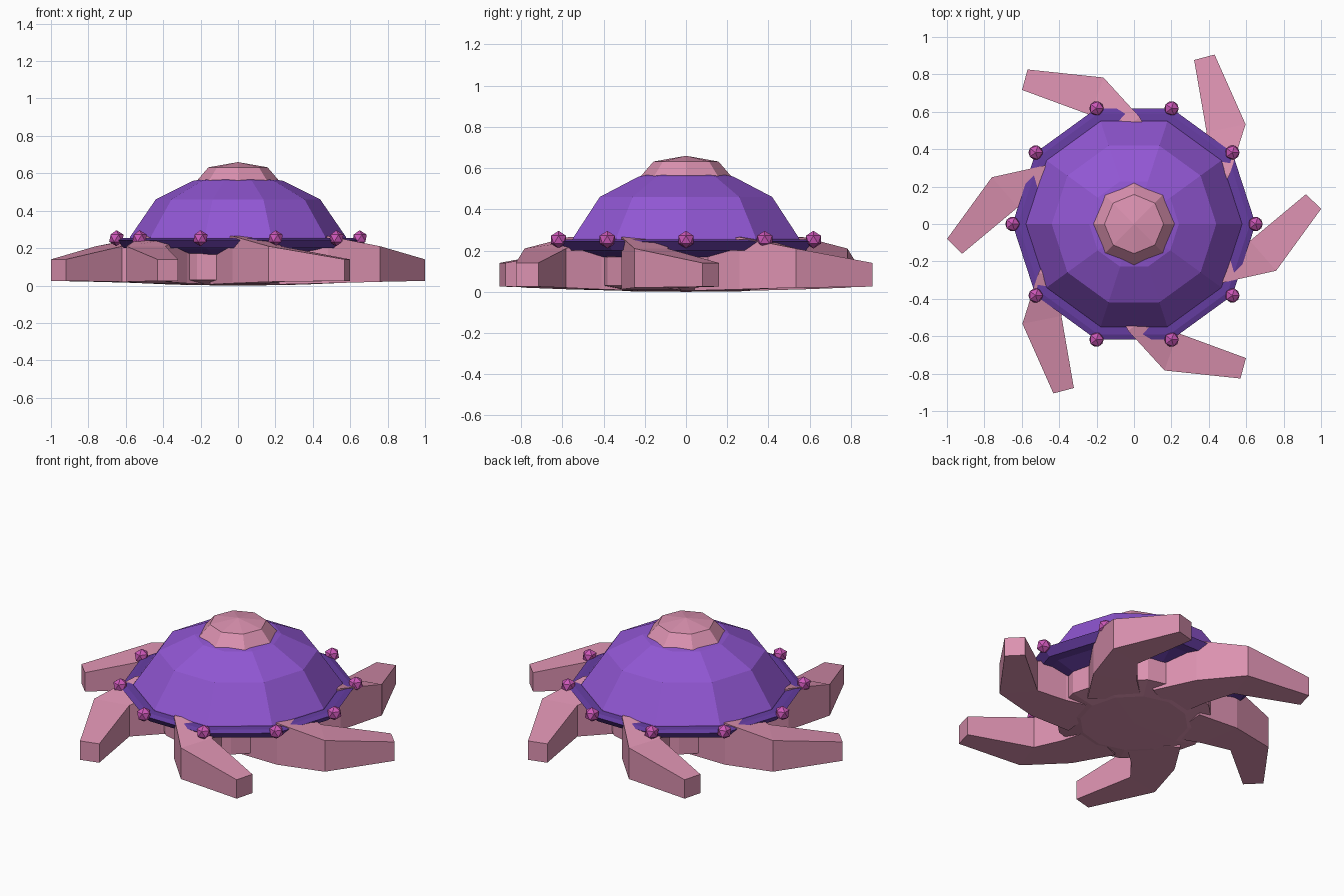
import bpy, bmesh, math
from mathutils import Matrix

if "Cube" in bpy.data.objects:
    bpy.data.objects.remove(bpy.data.objects["Cube"])


def material(name, rgb):
    m = bpy.data.materials.new(name)
    lin = [c / 12.92 if c <= 0.04045 else ((c + 0.055) / 1.055) ** 2.4 for c in rgb]
    m.diffuse_color = (*lin, 1)
    m.use_nodes = True
    m.node_tree.nodes["Principled BSDF"].inputs["Base Color"].default_value = m.diffuse_color
    return m


PINK = material("dusty pink", (0.86, 0.57, 0.69))
PURPLE = material("bright purple", (0.57, 0.34, 0.83))
VIOLET = material("deep violet", (0.40, 0.24, 0.64))
MAGENTA = material("magenta", (0.80, 0.34, 0.72))


def add_object(name, bm, mat):
    bmesh.ops.recalc_face_normals(bm, faces=bm.faces[:])
    me = bpy.data.meshes.new(name)
    bm.to_mesh(me)
    bm.free()
    me.materials.append(mat)
    ob = bpy.data.objects.new(name, me)
    bpy.context.collection.objects.link(ob)
    return ob


def lathe(name, profile, sides, mat, turn=0.0):
    """Spin (radius, z) points around z; radius 0 makes a pole."""
    bm = bmesh.new()
    rings = []
    for r, z in profile:
        if r == 0:
            rings.append([bm.verts.new((0, 0, z))] * sides)
        else:
            rings.append([bm.verts.new((r * math.cos(a), r * math.sin(a), z))
                          for a in (turn + math.tau * i / sides for i in range(sides))])
    for lo, hi in zip(rings, rings[1:]):
        for i in range(sides):
            j = (i + 1) % sides
            quad = list(dict.fromkeys((lo[i], lo[j], hi[j], hi[i])))
            bm.faces.new(quad)
    return add_object(name, bm, mat)


# Ten-sided dome, lower rim with underside, eight-sided cap
lathe("dome", [(0, 0.2), (0.58, 0.245), (0.577, 0.26), (0.44, 0.46), (0.24, 0.56), (0, 0.6)],
      10, PURPLE)
lathe("rim", [(0, 0.25), (0.57, 0.255), (0.62, 0.253), (0.65, 0.243), (0.61, 0.2),
              (0.55, 0.2), (0.43, 0.165), (0, 0.165)], 10, VIOLET)
lathe("cap", [(0, 0.55), (0.22, 0.56), (0.158, 0.632), (0, 0.66)], 8, PINK)

# Rounded core under the dome
lathe("core", [(0, 0), (0.30, 0.003), (0.44, 0.03), (0.44, 0.17), (0, 0.18)], 12, PINK)

# Beads on the rim corners
for i in range(10):
    a = math.tau * i / 10
    bm = bmesh.new()
    bmesh.ops.create_icosphere(
        bm, subdivisions=1, radius=0.043,
        matrix=Matrix.Translation((0.65 * math.cos(a), 0.65 * math.sin(a), 0.253)))
    add_object(f"bead_{i + 1}", bm, MAGENTA)

# Six bent arms: each section is (outer xy, inner xy, bottom z, top z)
SECTIONS = [
    ((0.22, -0.30), (0.25, 0.0), 0.006, 0.25),
    ((0.48, -0.312), (0.44, -0.06), 0.012, 0.265),
    ((0.76, -0.25), (0.62, -0.09), 0.02, 0.21),
    ((1.0, 0.08), (0.92, 0.16), 0.025, 0.14),
]
for i in range(6):
    bm = bmesh.new()
    rings = [[bm.verts.new((*p, z)) for p, z in ((o, b), (n, b), (n, t), (o, t))]
             for o, n, b, t in SECTIONS]
    for r0, r1 in zip(rings, rings[1:]):
        for k in range(4):
            m = (k + 1) % 4
            bm.faces.new((r0[k], r0[m], r1[m], r1[k]))
    bm.faces.new(rings[0])
    bm.faces.new(rings[-1])
    bm.transform(Matrix.Rotation(math.radians(60 * i), 4, 'Z'))
    add_object(f"arm_{i + 1}", bm, PINK)
